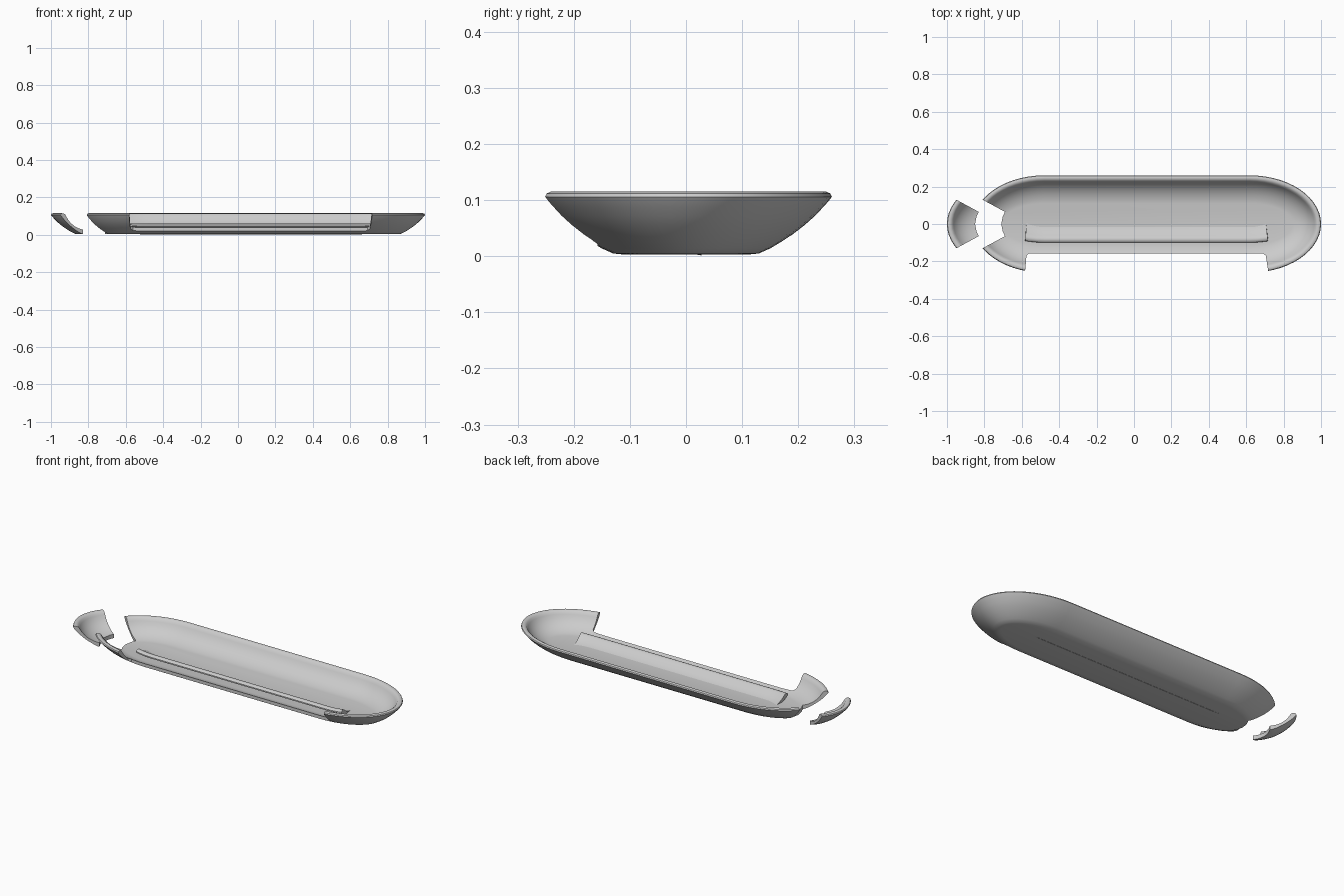
import bpy, bmesh, math
from mathutils import Matrix

if "Cube" in bpy.data.objects:
    bpy.data.objects.remove(bpy.data.objects["Cube"])

CX, STRAIGHT, A, B = 0.07, 0.55, 0.38, 0.26   # tray centre, half straight run, end radii

# tray cross-section: (inset from the outline, height), underside -> rim -> inside
PROFILE = [(.15, .003), (.13, .005), (.11, .014), (.09, .026), (.07, .039), (.048, .056),
           (.03, .072), (.016, .087), (.006, .098), (0, .106), (.003, .112), (.010, .115),
           (.020, .114), (.029, .108), (.036, .096), (.047, .079), (.063, .062),
           (.083, .047), (.105, .036), (.13, .028), (.15, .025)]


def finish(bm, name):
    bmesh.ops.recalc_face_normals(bm, faces=bm.faces)
    me = bpy.data.meshes.new(name)
    bm.to_mesh(me)
    bm.free()
    ob = bpy.data.objects.new(name, me)
    bpy.context.collection.objects.link(ob)
    return ob


def outline(inset, z, n=28):
    pts = []
    for side in (1, -1):
        for i in range(n + 1):
            t = -math.pi / 2 + math.pi * i / n
            pts.append((CX + side * (STRAIGHT + (A - inset) * math.cos(t)),
                        side * (B - inset) * math.sin(t), z))
    return pts


def tray(name):
    bm = bmesh.new()
    rings = [[bm.verts.new(p) for p in outline(d, z)] for d, z in PROFILE]
    m = len(rings[0])
    for r0, r1 in zip(rings, rings[1:]):
        for i in range(m):
            j = (i + 1) % m
            bm.faces.new((r0[i], r0[j], r1[j], r1[i]))
    bm.faces.new(rings[0][::-1])
    bm.faces.new(rings[-1])
    return finish(bm, name)


def prism(name, pts):
    bm = bmesh.new()
    lo = [bm.verts.new((x, y, -0.1)) for x, y in pts]
    hi = [bm.verts.new((x, y, 0.3)) for x, y in pts]
    bm.faces.new(lo[::-1])
    bm.faces.new(hi)
    for i in range(len(pts)):
        j = (i + 1) % len(pts)
        bm.faces.new((lo[i], lo[j], hi[j], hi[i]))
    ob = finish(bm, name)
    ob.hide_render = True
    return ob


def select(ob):
    bpy.ops.object.select_all(action='DESELECT')
    ob.select_set(True)
    bpy.context.view_layer.objects.active = ob


def cut(ob, cutter, op):
    select(ob)
    mod = ob.modifiers.new("cut", 'BOOLEAN')
    mod.operation, mod.solver, mod.object = op, 'EXACT', cutter
    bpy.ops.object.modifier_apply(modifier=mod.name)


# break shapes: long front wall strip and the wedge in the left end
front_break = prism("front_break_cutter", [
    (-.575, -.17), (-.562, -.158), (.692, -.158), (.705, -.17), (.728, -.32), (-.588, -.32)])
end_break = prism("end_break_cutter", [
    (-.69, -.065), (-.702, -.04), (-.71, 0), (-.702, .04), (-.69, .065),
    (-.81, .13), (-.98, .20), (-.98, -.20), (-.81, -.13)])

# main tray with both pieces broken out
body = tray("tray_body")
cut(body, front_break, 'DIFFERENCE')
cut(body, end_break, 'DIFFERENCE')

# end fragment pushed outwards
end_piece = tray("end_fragment")
cut(end_piece, end_break, 'INTERSECT')
end_piece.data.transform(Matrix.Translation((-0.14, 0, 0)))

# front wall strip tipped over and lying on the tray floor
wall_piece = tray("fallen_wall_strip")
cut(wall_piece, front_break, 'INTERSECT')
wall_piece.data.transform(Matrix.Translation((0, -0.10, 0.046))
                          @ Matrix.Rotation(math.radians(22), 4, 'X')
                          @ Matrix.Translation((0, 0.26, -0.108)))

for c in (front_break, end_break):
    bpy.data.objects.remove(c)
for ob in (body, end_piece, wall_piece):
    select(ob)
    bpy.ops.object.shade_smooth_by_angle(angle=math.radians(40))
